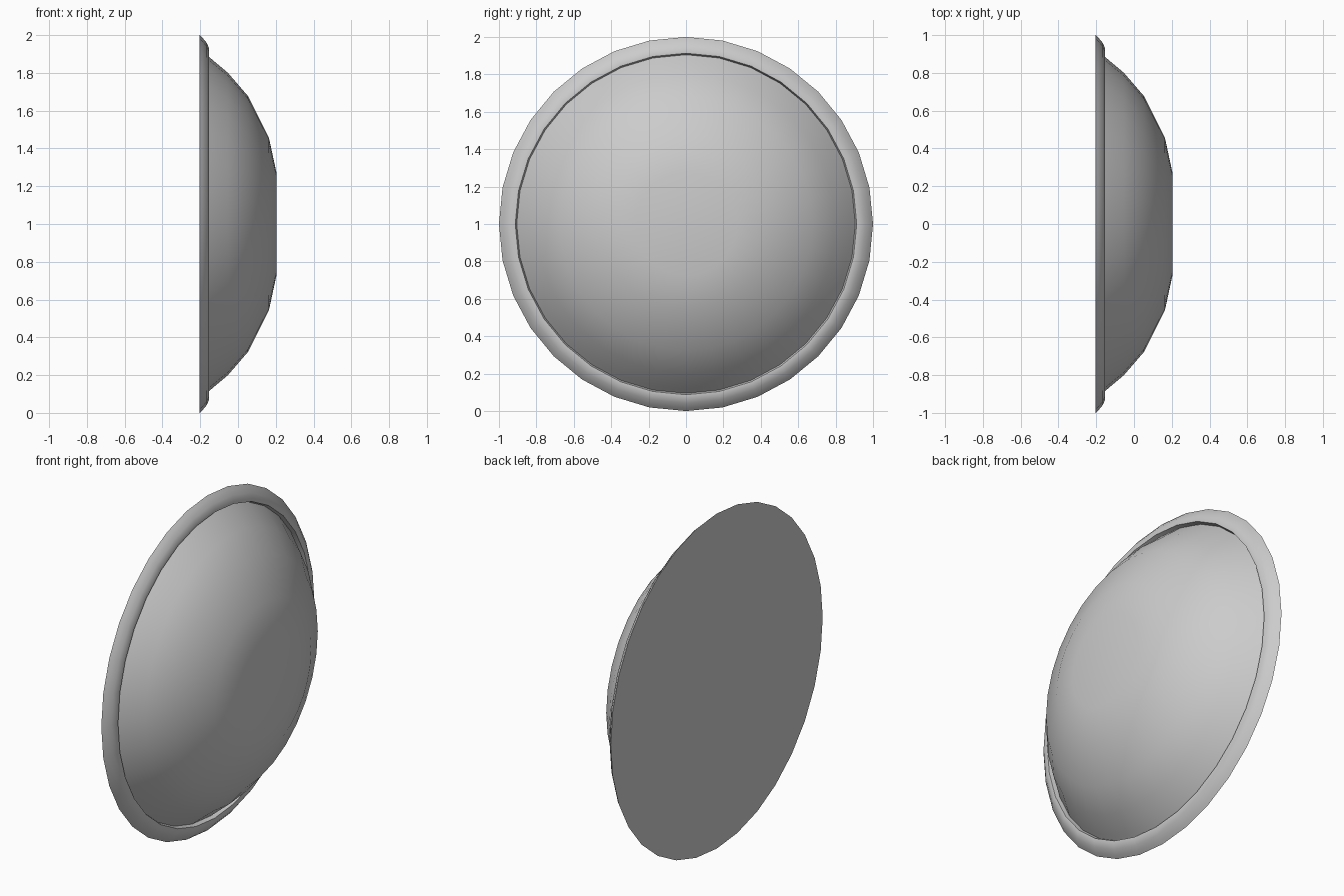
import bpy, bmesh, math

if "Cube" in bpy.data.objects:
    bpy.data.objects.remove(bpy.data.objects["Cube"])

SIDES = 32

def lathe_x(name, profile, angle=40):
    """Spin (x, radius) points about the x axis, capping both open ends."""
    bm = bmesh.new()
    rings = []
    for x, r in profile:
        ring = []
        for i in range(SIDES):
            a = 2 * math.pi * i / SIDES
            ring.append(bm.verts.new((x, r * math.cos(a), 1 + r * math.sin(a))))
        rings.append(ring)
    for a, b in zip(rings, rings[1:]):
        for i in range(SIDES):
            j = (i + 1) % SIDES
            bm.faces.new((a[i], a[j], b[j], b[i]))
    bm.faces.new(rings[0])
    bm.faces.new(rings[-1])
    bmesh.ops.recalc_face_normals(bm, faces=bm.faces)
    me = bpy.data.meshes.new(name)
    bm.to_mesh(me)
    bm.free()
    ob = bpy.data.objects.new(name, me)
    bpy.context.collection.objects.link(ob)
    bpy.ops.object.select_all(action='DESELECT')
    ob.select_set(True)
    bpy.context.view_layer.objects.active = ob
    bpy.ops.object.shade_smooth_by_angle(angle=math.radians(angle))
    return ob

# Flat back, rounded rim, groove and bulging dome as one turned body
lathe_x("domed_lens", [
    (-0.203, 1.0), (-0.187, 0.985), (-0.165, 0.958), (-0.153, 0.93),
    (-0.153, 0.913), (-0.178, 0.905),
    (-0.153, 0.884), (-0.053, 0.80), (0.053, 0.677),
    (0.164, 0.455), (0.203, 0.275)])
